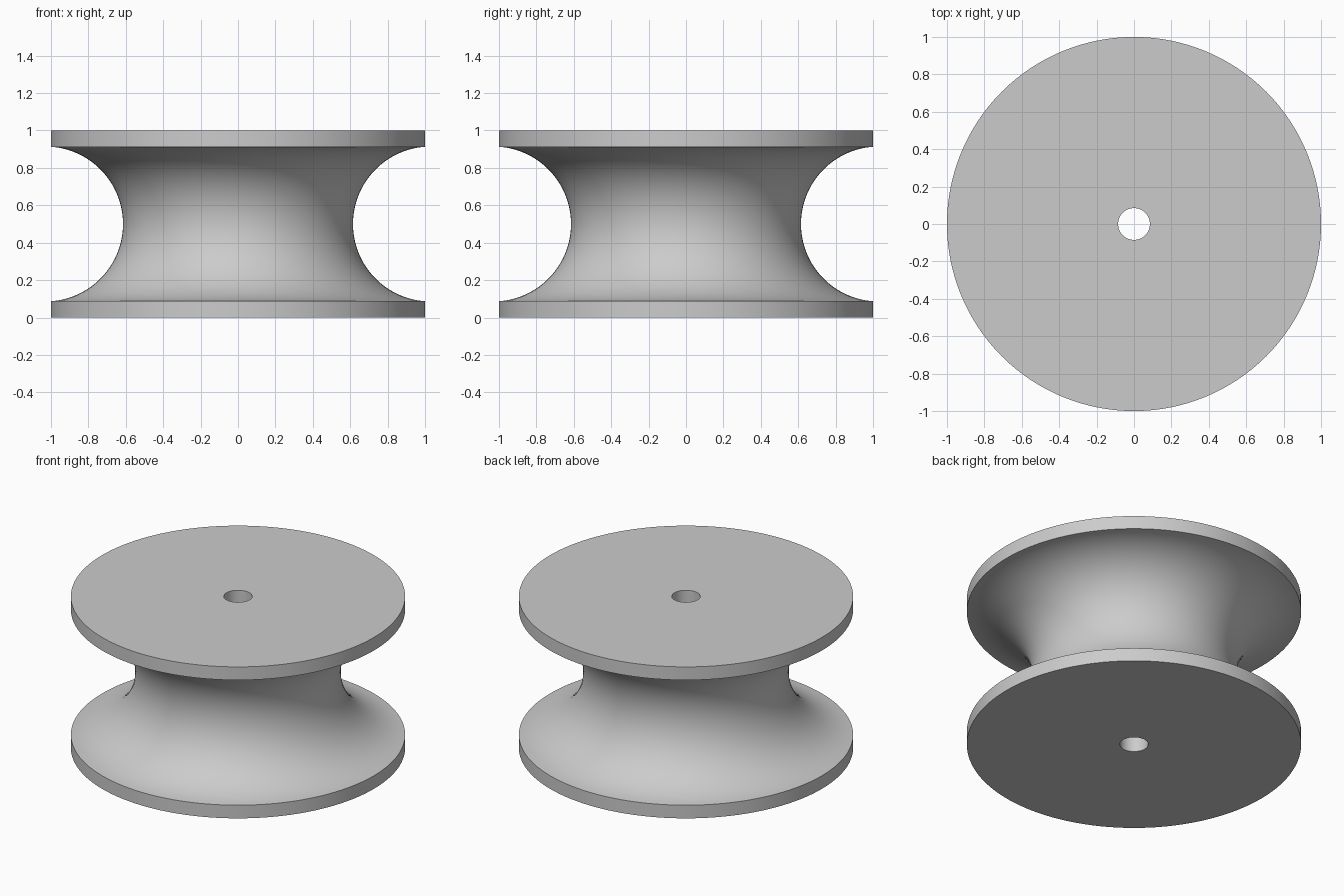
import bpy, bmesh
from math import pi, asin, cos, sin

cube = bpy.data.objects.get("Cube")
if cube:
    bpy.data.objects.remove(cube, do_unlink=True)

RIM, BORE, HEIGHT, FLANGE, WAIST = 1.0, 0.085, 1.0, 0.087, 0.615
SEGMENTS, ARC_STEPS = 128, 40

# Plain grey material
grey = bpy.data.materials.new("plain grey")
grey.use_nodes = True
colour = (0.6, 0.6, 0.6, 1)
grey.diffuse_color = colour
grey.node_tree.nodes["Principled BSDF"].inputs["Base Color"].default_value = colour

# Circular groove through the flange edges and the waist
half = HEIGHT / 2 - FLANGE
depth = RIM - WAIST
radius = (half ** 2 + depth ** 2) / (2 * depth)
centre = WAIST + radius
sweep = asin(half / radius)
if depth > radius:
    sweep = pi - sweep
groove = []
for i in range(ARC_STEPS + 1):
    a = -sweep + 2 * sweep * i / ARC_STEPS
    groove.append((centre - radius * cos(a), HEIGHT / 2 + radius * sin(a)))

# Closed half-section: bore, bottom face, flange, groove, flange, top face
section = [(BORE, 0), (RIM, 0)] + groove + [(RIM, HEIGHT), (BORE, HEIGHT)]

# Revolve the section around the axle
bm = bmesh.new()
verts = [bm.verts.new((r, 0, z)) for r, z in section]
edges = [bm.edges.new((v, verts[(i + 1) % len(verts)])) for i, v in enumerate(verts)]
bmesh.ops.spin(bm, geom=verts + edges, cent=(0, 0, 0), axis=(0, 0, 1),
               angle=2 * pi, steps=SEGMENTS, use_merge=True)
bmesh.ops.remove_doubles(bm, verts=bm.verts, dist=0.0001)
bmesh.ops.recalc_face_normals(bm, faces=bm.faces)
mesh = bpy.data.meshes.new("grooved_roller")
bm.to_mesh(mesh)
bm.free()
mesh.materials.append(grey)

roller = bpy.data.objects.new("grooved_roller", mesh)
bpy.context.collection.objects.link(roller)
bpy.ops.object.select_all(action="DESELECT")
roller.select_set(True)
bpy.context.view_layer.objects.active = roller
bpy.ops.object.shade_smooth_by_angle(angle=pi / 6)
